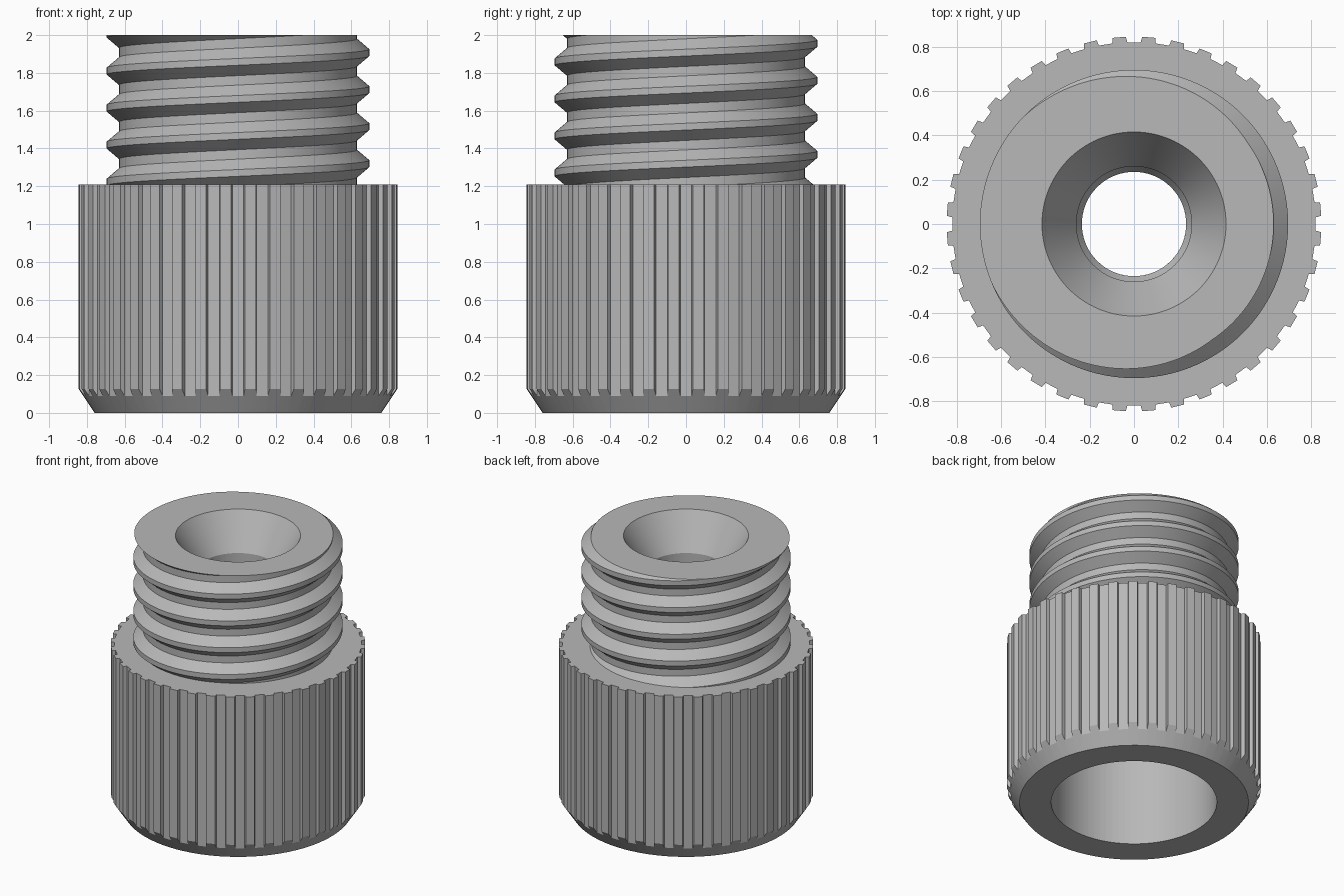
import bpy, bmesh
from math import cos, sin, pi, radians

cube = bpy.data.objects.get("Cube")
if cube:
    bpy.data.objects.remove(cube, do_unlink=True)

grey = bpy.data.materials.new("plain_grey")
grey.use_nodes = True
grey.diffuse_color = (0.48, 0.48, 0.48, 1)
grey.node_tree.nodes["Principled BSDF"].inputs["Base Color"].default_value = (0.48, 0.48, 0.48, 1)


def sweep_columns(name, angles, column):
    """Join one (radius, height) column per angle into a closed round skin."""
    bm = bmesh.new()
    cols = [[bm.verts.new((r * cos(a), r * sin(a), z)) for r, z in column(a)] for a in angles]
    for c, d in zip(cols, cols[1:]):
        for i in range(len(c) - 1):
            bm.faces.new((c[i], d[i], d[i + 1], c[i + 1]))
    bmesh.ops.remove_doubles(bm, verts=bm.verts[:], dist=0.0002)
    bmesh.ops.dissolve_degenerate(bm, edges=bm.edges[:], dist=0.0002)
    mesh = bpy.data.meshes.new(name)
    bm.to_mesh(mesh)
    bm.free()
    mesh.materials.append(grey)
    obj = bpy.data.objects.new(name, mesh)
    bpy.context.collection.objects.link(obj)
    bpy.ops.object.select_all(action="DESELECT")
    obj.select_set(True)
    bpy.context.view_layer.objects.active = obj
    bpy.ops.object.shade_smooth_by_angle(angle=radians(20))
    return obj


SHOULDER, TOP = 1.21, 2.0
HOLE, BORE, BASE = 0.235, 0.55, 0.76
BORE_END = 1.1

# Ribbed grip collar with chamfered foot and wide bore
RIBS, RIB_R, GROOVE_R = 40, 0.845, 0.82
rib_angles, rib_radius = [], {}
for i in range(RIBS):
    for offset, r in ((-2.1, GROOVE_R), (2.1, GROOVE_R), (2.5, RIB_R), (6.5, RIB_R)):
        a = radians(i * 360 / RIBS + offset)
        rib_angles.append(a)
        rib_radius[a] = r
rib_angles.append(rib_angles[0])


def collar_column(a):
    r = rib_radius[a]
    chamfer_z = (r - BASE) * 1.5
    return [(HOLE, BORE_END), (BORE, BORE_END), (BORE, 0), (BASE, 0),
            (r, chamfer_z), (r, SHOULDER), (0.6, SHOULDER)]


sweep_columns("grip_collar", rib_angles, collar_column)

# Threaded stem with countersunk through hole
PITCH, CREST_R, ROOT_R = 0.196, 0.695, 0.63
CREST_HALF, FLANK = 0.018, 0.055
STEM_FOOT = SHOULDER - 0.02
CREST_AT_TOP = radians(170)
SEGMENTS = 180


def thread_radius(a, z):
    crest = TOP + PITCH * (a - CREST_AT_TOP) / (2 * pi)
    d = abs((z - crest + PITCH / 2) % PITCH - PITCH / 2)
    t = min(max((d - CREST_HALF) / FLANK, 0), 1)
    return CREST_R + (ROOT_R - CREST_R) * t


def stem_column(a):
    crest = TOP + PITCH * (a - CREST_AT_TOP) / (2 * pi)
    heights = [STEM_FOOT]
    for turn in range(-6, 3):
        for step in (-CREST_HALF - FLANK, -CREST_HALF, CREST_HALF, CREST_HALF + FLANK):
            heights.append(min(max(crest + turn * PITCH + step, STEM_FOOT), TOP))
    heights.append(TOP)
    thread = [(thread_radius(a, z), z) for z in heights]
    hole = [(0.415, TOP), (0.26, 1.75), (0.26, 1.64), (HOLE, 1.6), (HOLE, BORE_END)]
    return thread + hole


sweep_columns("threaded_stem", [2 * pi * i / SEGMENTS for i in range(SEGMENTS + 1)], stem_column)
